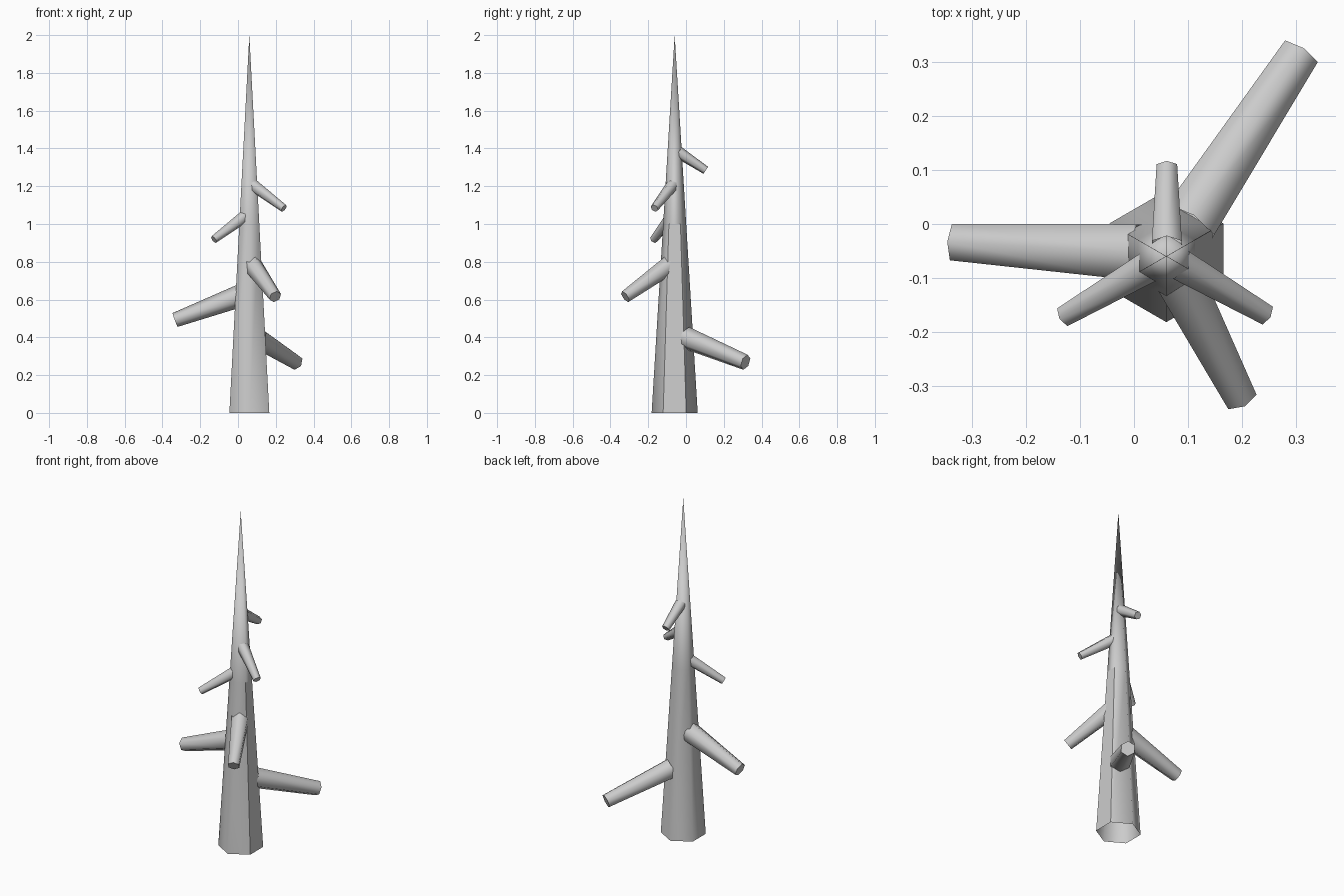
import bpy
import bmesh
import math
from mathutils import Vector

cube = bpy.data.objects.get("Cube")
if cube:
    bpy.data.objects.remove(cube, do_unlink=True)

SIDES = 6
AXIS = Vector((0.06, -0.06, 0))

# Single bark colour
bark = bpy.data.materials.new("grey bark")
bark.use_nodes = True
grey = (0.6, 0.6, 0.6, 1)
bark.diffuse_color = grey
shader = next(n for n in bark.node_tree.nodes if n.type == "BSDF_PRINCIPLED")
shader.inputs["Base Color"].default_value = grey
shader.inputs["Roughness"].default_value = 0.9


def add_ring(bm, centre, u, v, radius):
    """Hexagon around centre, with its first corner along v."""
    ring = []
    for i in range(SIDES):
        a = math.tau * i / SIDES
        ring.append(bm.verts.new(centre + radius * (math.cos(a) * v + math.sin(a) * u)))
    return ring


def bridge(bm, low, high):
    return [bm.faces.new((low[i], low[(i + 1) % SIDES],
                          high[(i + 1) % SIDES], high[i])) for i in range(SIDES)]


def finish(bm, name):
    bmesh.ops.recalc_face_normals(bm, faces=bm.faces)
    mesh = bpy.data.meshes.new(name)
    bm.to_mesh(mesh)
    bm.free()
    mesh.materials.append(bark)
    obj = bpy.data.objects.new(name, mesh)
    bpy.context.collection.objects.link(obj)


# Trunk: open-bottomed six-sided spire with a pointed top
bm = bmesh.new()
X, Y, Z = Vector((1, 0, 0)), Vector((0, 1, 0)), Vector((0, 0, 1))
base = add_ring(bm, AXIS, -X, Y, 0.122)
middle = add_ring(bm, AXIS + Z, -X, Y, 0.061)
tip = bm.verts.new(AXIS + 2 * Z)
lower = bridge(bm, base, middle)
for i in range(SIDES):
    bm.faces.new((middle[i], middle[(i + 1) % SIDES], tip))
for face in bm.faces:
    face.smooth = True
# The lower left panel is a flat facet
facet = max(lower, key=lambda f: f.calc_center_median().x)
for edge in facet.edges:
    edge.smooth = False
finish(bm, "trunk")


# Branches: drooping tapered stubs with flat cut ends
def add_branch(name, start, end, r_start, r_end):
    start, end = Vector(start), Vector(end)
    d = (end - start).normalized()
    side = d.cross(Z).normalized()
    up = side.cross(d)
    bm = bmesh.new()
    a = add_ring(bm, start, side, up, r_start)
    b = add_ring(bm, end, side, up, r_end)
    for face in bridge(bm, a, b):
        face.smooth = True
    cap = bm.faces.new(b)
    for edge in cap.edges:
        edge.smooth = False
    finish(bm, name)


add_branch("lower_back_branch", (0.10, 0.0, 0.398), (0.307, 0.315, 0.268), 0.06, 0.042)
add_branch("lower_right_branch", (0.012, -0.053, 0.62), (-0.333, -0.034, 0.492), 0.06, 0.039)
add_branch("lower_front_branch", (0.075, -0.085, 0.785), (0.197, -0.322, 0.615), 0.052, 0.034)
add_branch("upper_right_branch", (0.035, -0.075, 1.04), (-0.128, -0.17, 0.918), 0.034, 0.022)
add_branch("upper_left_branch", (0.08, -0.072, 1.205), (0.243, -0.167, 1.083), 0.034, 0.022)
add_branch("upper_back_branch", (0.061, -0.04, 1.38), (0.061, 0.105, 1.284), 0.032, 0.022)
